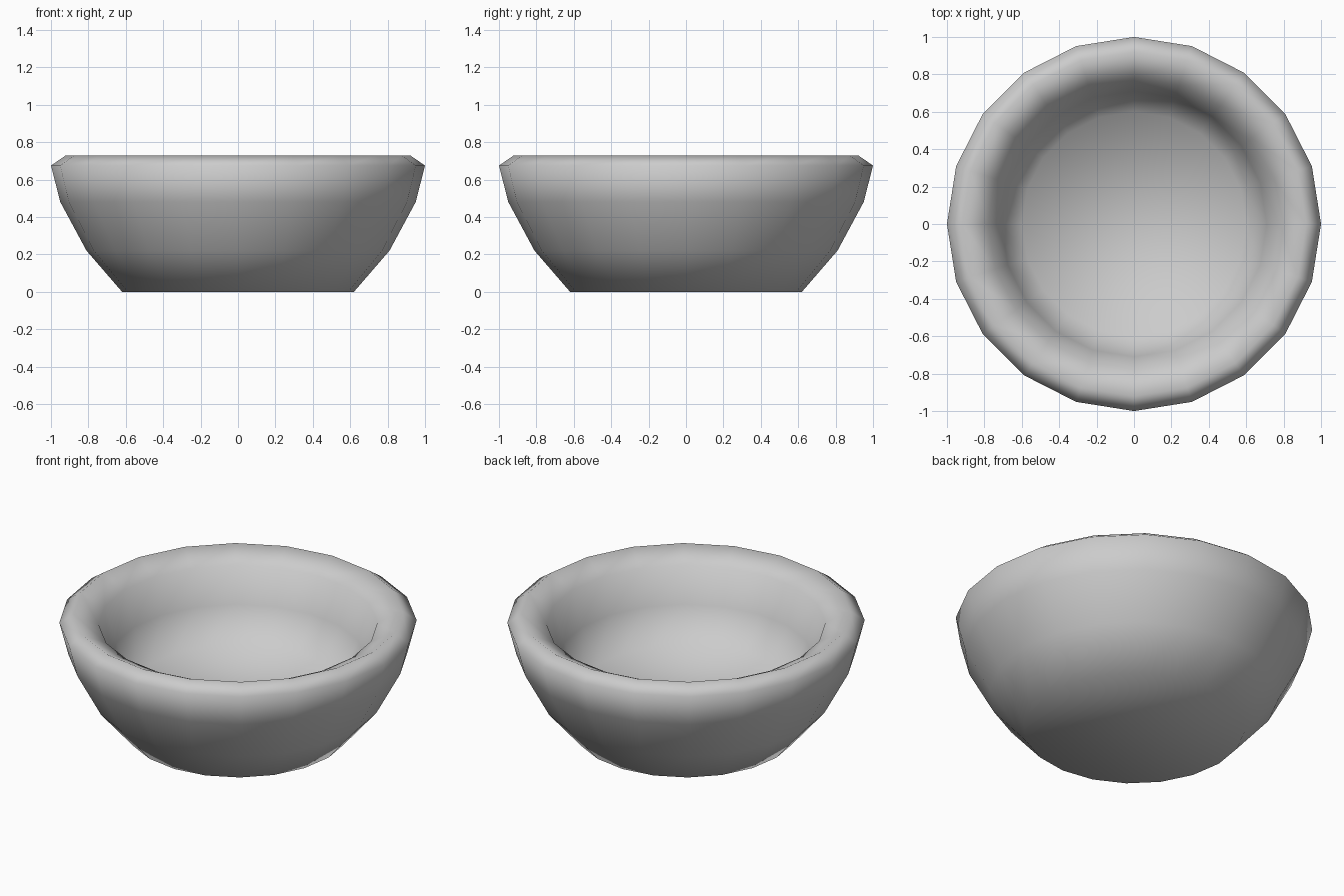
import bpy, bmesh
from math import cos, sin, pi

if "Cube" in bpy.data.objects:
    bpy.data.objects.remove(bpy.data.objects["Cube"])

SIDES = 20
# radius, height: outer foot, up over the lip, down to the inner floor
PROFILE = [(0.62, 0), (0.81, 0.22), (0.95, 0.48), (1.0, 0.675), (0.92, 0.73),
           (0.78, 0.66), (0.71, 0.45), (0.60, 0.25)]

bm = bmesh.new()
rings = [[bm.verts.new((r * cos(2 * pi * i / SIDES), r * sin(2 * pi * i / SIDES), z))
          for i in range(SIDES)] for r, z in PROFILE]

# Walls and lip
for a, b in zip(rings, rings[1:]):
    for i in range(SIDES):
        j = (i + 1) % SIDES
        bm.faces.new((a[i], a[j], b[j], b[i]))

# Underside and inner floor
bm.faces.new(rings[0][::-1])
bm.faces.new(rings[-1])

# Smooth all over, as the foot and lip blend softly
for f in bm.faces:
    f.smooth = True
mesh = bpy.data.meshes.new("bowl")
bm.to_mesh(mesh)
bm.free()
bowl = bpy.data.objects.new("bowl", mesh)
bpy.context.collection.objects.link(bowl)
